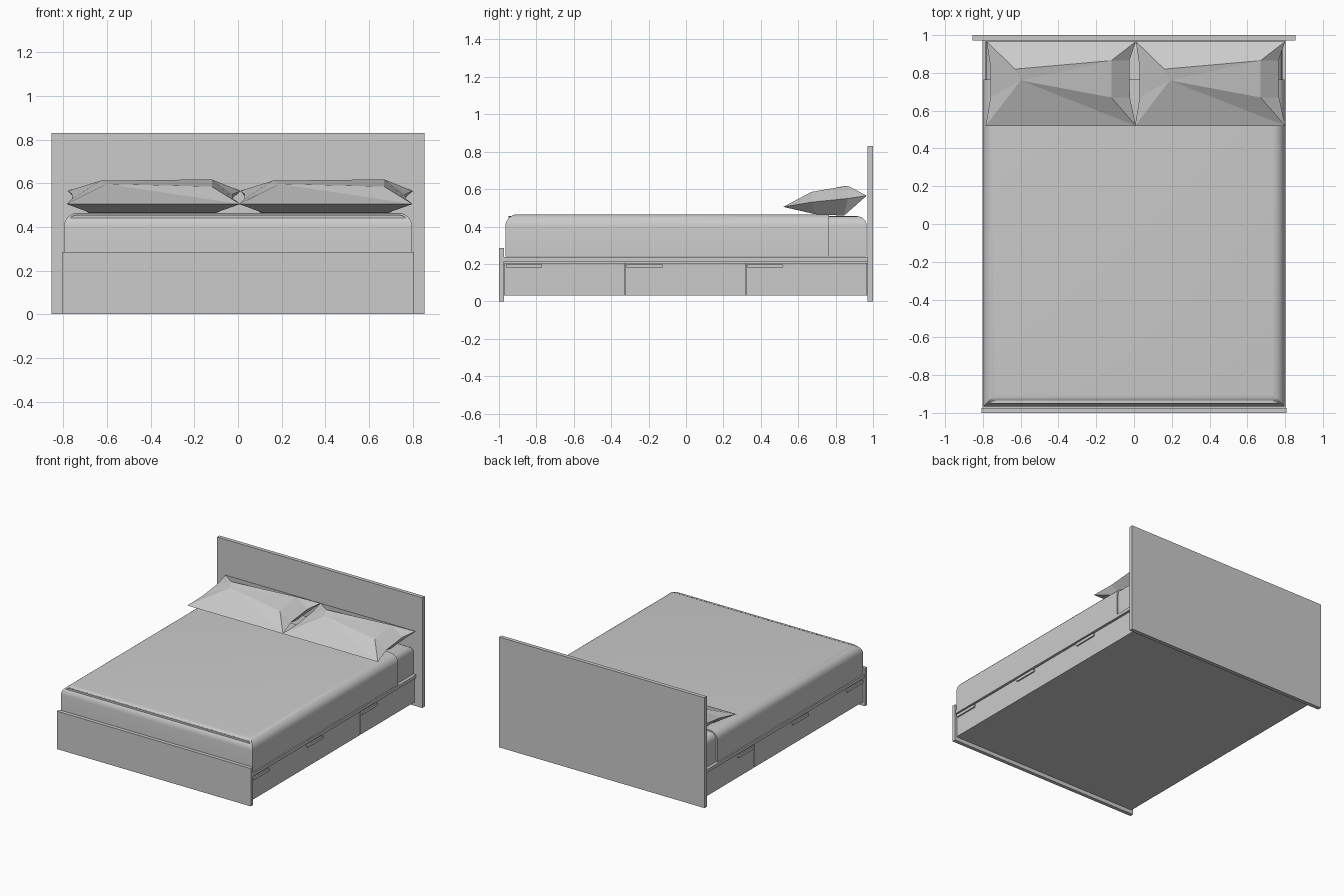
import bpy, bmesh, math

if "Cube" in bpy.data.objects:
    bpy.data.objects.remove(bpy.data.objects["Cube"])

grey = bpy.data.materials.new("plain grey")
grey.diffuse_color = (0.6, 0.6, 0.6, 1)
grey.use_nodes = True
grey.node_tree.nodes["Principled BSDF"].inputs["Base Color"].default_value = grey.diffuse_color


def finish(name, bm, smooth=False):
    bmesh.ops.recalc_face_normals(bm, faces=bm.faces)
    me = bpy.data.meshes.new(name)
    bm.to_mesh(me)
    bm.free()
    me.materials.append(grey)
    ob = bpy.data.objects.new(name, me)
    bpy.context.collection.objects.link(ob)
    if smooth:
        bpy.ops.object.select_all(action='DESELECT')
        ob.select_set(True)
        bpy.context.view_layer.objects.active = ob
        bpy.ops.object.shade_smooth_by_angle(angle=math.radians(30))
    return ob


def box_mesh(x, y, z):
    bm = bmesh.new()
    bmesh.ops.create_cube(bm, size=1)
    for v in bm.verts:
        v.co = [r[0] + (c + 0.5) * (r[1] - r[0]) for c, r in zip(v.co, (x, y, z))]
    return bm


def box(name, x, y, z):
    return finish(name, box_mesh(x, y, z))


def rounded(name, x, y, z, radius, pick, segments=6):
    """Box whose edges chosen by pick(midpoint) are rounded."""
    bm = box_mesh(x, y, z)
    edges = [e for e in bm.edges if pick((e.verts[0].co + e.verts[1].co) / 2)]
    bmesh.ops.bevel(bm, geom=edges, offset=radius, segments=segments,
                    profile=0.5, affect='EDGES')
    return finish(name, bm, True)


# Boards and base
box("headboard", (-0.855, 0.855), (0.971, 1.0), (0, 0.83))
box("footboard", (-0.807, 0.807), (-1.0, -0.973), (0, 0.285))
box("base_frame", (-0.78, 0.78), (-0.973, 0.971), (0.03, 0.215))
box("bed_deck", (-0.803, 0.803), (-0.973, 0.971), (0.212, 0.236))

# Three drawers with slim rounded pulls on each side
for side, s in (("left", -1), ("right", 1)):
    for i in range(3):
        y0 = -0.971 + i * 0.647
        box(f"{side}_drawer_{i + 1}", sorted((s * 0.77, s * 0.793)),
            (y0 + 0.001, y0 + 0.645), (0.03, 0.205))
        h0 = -0.963 + i * 0.645
        rounded(f"{side}_pull_{i + 1}", sorted((s * 0.785, s * 0.803)),
                (h0, h0 + 0.193), (0.178, 0.2), 0.008,
                lambda m, h0=h0: abs(m.x) < 0.80 and abs(m.x) > 0.79
                and abs(m.z - 0.189) > 0.005, 3)

# Mattress, and the cover laid over most of it
rounded("mattress", (-0.785, 0.785), (-0.95, 0.966), (0.24, 0.455), 0.05,
        lambda m: m.z > 0.45 and m.y > -0.9)
rounded("bed_cover", (-0.798, 0.798), (-0.966, 0.765), (0.24, 0.465), 0.065,
        lambda m: m.z > 0.46 and m.y < 0.7)


# Faceted pillows
def pillow(name, dx):
    pts = {
        "fl": (-0.785, 0.52, 0.505), "fr": (0.01, 0.52, 0.505),
        "r1": (-0.022, 0.67, 0.53), "r2": (-0.025, 0.865, 0.55),
        "br": (0.01, 0.966, 0.565), "bl": (-0.78, 0.966, 0.565),
        "l2": (-0.76, 0.83, 0.55), "l1": (-0.76, 0.67, 0.53),
        "tfl": (-0.60, 0.76, 0.597), "tfr": (-0.12, 0.67, 0.585),
        "tbr": (-0.12, 0.865, 0.618), "tbl": (-0.63, 0.82, 0.612),
        "ufl": (-0.68, 0.69, 0.466), "ufr": (-0.10, 0.69, 0.466),
        "ubr": (-0.10, 0.845, 0.458), "ubl": (-0.68, 0.845, 0.458),
    }
    faces = ("fl fr tfl", "fr tfr tfl", "tfl tfr tbr", "tfl tbr tbl",
             "tbl tbr br bl", "fr r1 tfr", "r1 r2 tbr tfr", "r2 br tbr",
             "fl tfl l1", "l1 tfl tbl l2", "l2 tbl bl",
             "fl ufl ufr fr", "ufl ubl ubr ufr", "ubl bl br ubr",
             "fr ufr r1", "r1 ufr ubr r2", "r2 ubr br",
             "fl l1 ufl", "l1 l2 ubl ufl", "l2 bl ubl")
    bm = bmesh.new()
    vs = {k: bm.verts.new((x + dx, y, z)) for k, (x, y, z) in pts.items()}
    for f in faces:
        bm.faces.new([vs[k] for k in f.split()])
    finish(name, bm)


pillow("left_pillow", 0)
pillow("right_pillow", 0.79)
